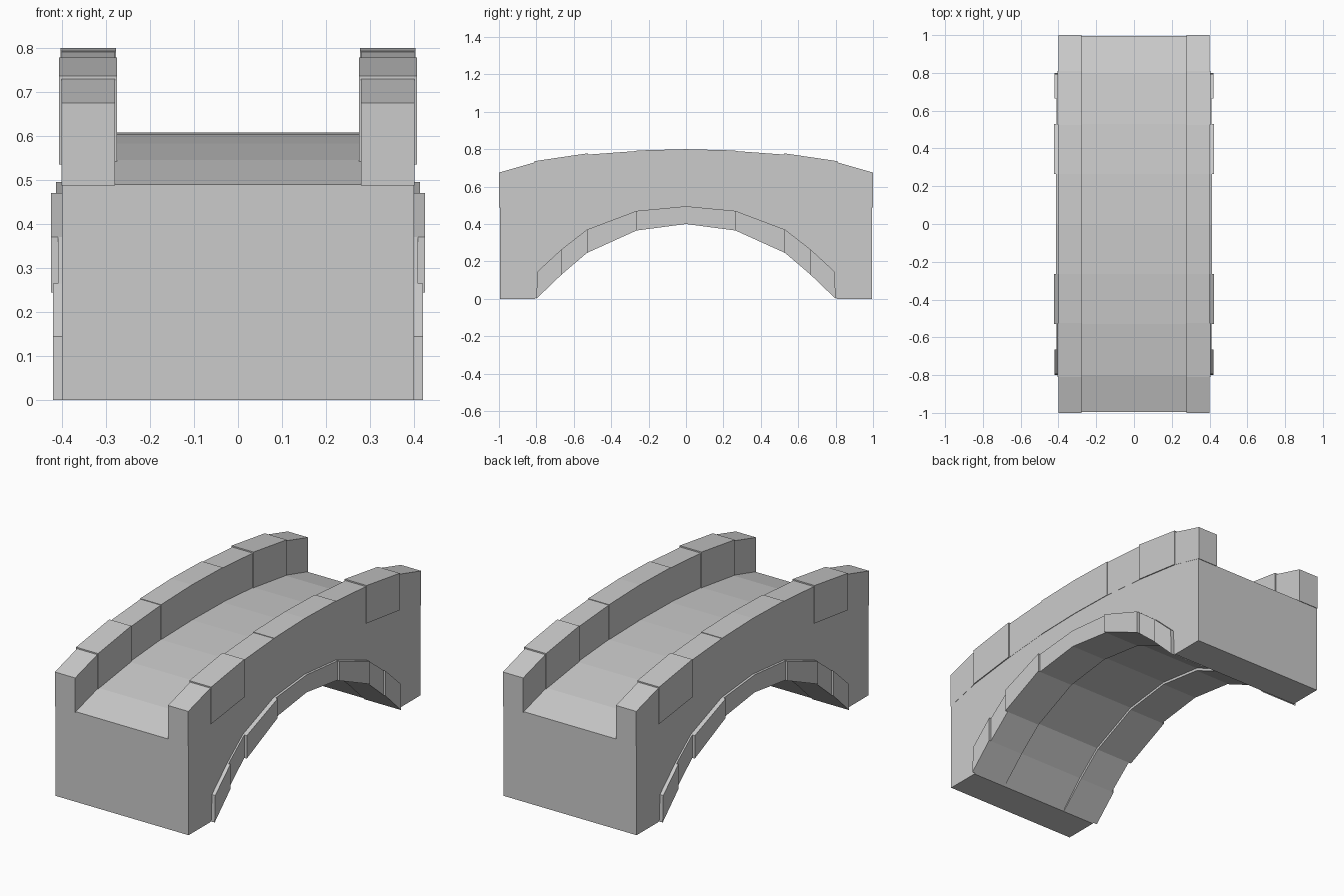
import bpy, bmesh

if "Cube" in bpy.data.objects:
    bpy.data.objects.remove(bpy.data.objects["Cube"])

# Profiles in the y-z plane, from the crown outwards
DECK = [(0, .608), (.265, .603), (.53, .583), (.80, .545), (.995, .49)]
RAIL = [(0, .797), (.265, .79), (.525, .771), (.81, .729), (1.0, .675)]
RAIL_BASE = [(0, .60), (.265, .594), (.525, .572), (.81, .535), (1.0, .487)]
ARCH_IN = [(0, .40), (.265, .365), (.53, .245), (.665, .13), (.80, 0)]
ARCH_OUT = [(0, .495), (.265, .47), (.53, .37), (.665, .265), (.795, .145)]
SOFFIT = [(0, .413), (.267, .379), (.537, .257), (.675, .139), (.808, 0)]


def prism(name, profile, x0, x1, mirror=False):
    """Extrude a y-z outline from x0 to x1, optionally copied to all four quarters."""
    bm = bmesh.new()
    face = bm.faces.new([bm.verts.new((x0, y, z)) for y, z in profile])
    ext = bmesh.ops.extrude_face_region(bm, geom=[face])
    for v in ext["geom"]:
        if isinstance(v, bmesh.types.BMVert):
            v.co.x = x1
    bmesh.ops.recalc_face_normals(bm, faces=bm.faces)
    mesh = bpy.data.meshes.new(name)
    bm.to_mesh(mesh)
    bm.free()
    ob = bpy.data.objects.new(name, mesh)
    bpy.context.collection.objects.link(ob)
    if mirror:
        mod = ob.modifiers.new("mirror", "MIRROR")
        mod.use_axis = (True, True, False)
        mod.use_mirror_merge = False
    return ob


def both(half):
    """Full symmetric curve from -y to +y."""
    return [(-y, z) for y, z in reversed(half[1:])] + half


# Bridge body with curved deck and arch opening
prism("bridge_body",
      both(DECK) + [(.995, 0)] + both(SOFFIT)[::-1] + [(-.995, 0)], -.40, .40)

# Arch stones, with alternating projection from the side walls
for i, out in enumerate((.413, .424, .409, .42)):
    prism(f"arch_stone_{i + 1}",
          [ARCH_IN[i], ARCH_IN[i + 1], ARCH_OUT[i + 1], ARCH_OUT[i]],
          .20, out, True)

# Parapet stones: every other one is slightly larger
for i, grow in enumerate((.003, 0, .007, 0)):
    top = [(y, z + grow) for y, z in (RAIL[i + 1], RAIL[i])]
    prism(f"parapet_stone_{i + 1}",
          [RAIL_BASE[i], RAIL_BASE[i + 1]] + top,
          .279 - grow * .7, .401 + grow * .7, True)
